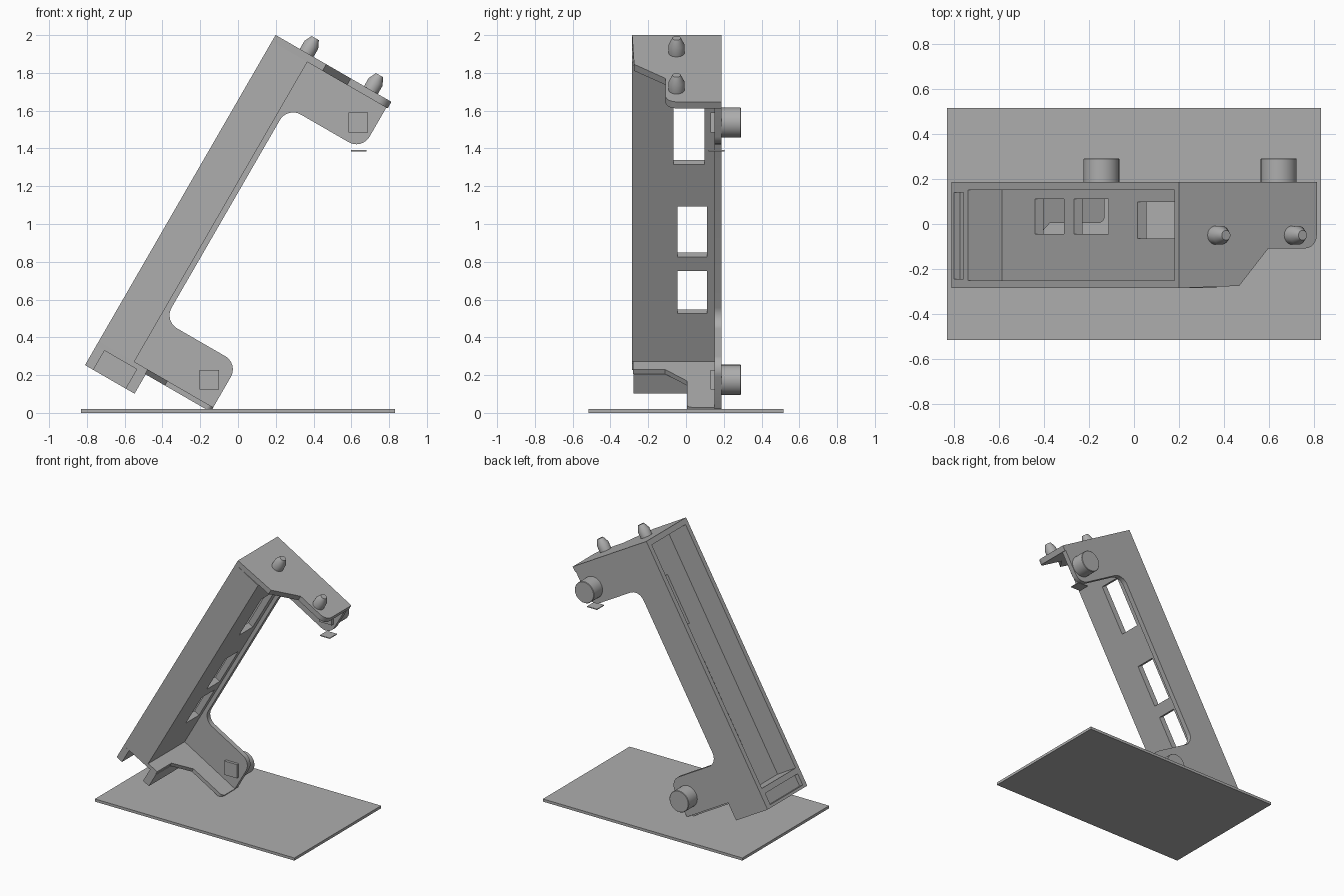
import bpy, bmesh, math
from mathutils import Matrix, Vector

if "Cube" in bpy.data.objects:
    bpy.data.objects.remove(bpy.data.objects["Cube"])

grey = bpy.data.materials.new("plain_grey")
grey.diffuse_color = (0.42, 0.42, 0.42, 1)
grey.use_nodes = True
grey.node_tree.nodes["Principled BSDF"].inputs["Base Color"].default_value = grey.diffuse_color

# Leaning frame: local x = depth, y = width, z = length along the frame
LEAN = Matrix.Translation((-0.81, 0, 0.253)) @ Matrix.Rotation(math.radians(30), 4, 'Y')
UPRIGHT = Matrix.Identity(4)


def add(name, bm, frame):
    bmesh.ops.recalc_face_normals(bm, faces=bm.faces)
    me = bpy.data.meshes.new(name)
    bm.to_mesh(me)
    bm.free()
    me.transform(frame)
    me.materials.append(grey)
    ob = bpy.data.objects.new(name, me)
    bpy.context.collection.objects.link(ob)
    return ob


def smooth(ob):
    bpy.ops.object.select_all(action='DESELECT')
    ob.select_set(True)
    bpy.context.view_layer.objects.active = ob
    bpy.ops.object.shade_smooth_by_angle(angle=math.radians(30))


def box(name, x, y, z, frame=LEAN):
    bm = bmesh.new()
    bmesh.ops.create_cube(bm, size=1)
    for v in bm.verts:
        v.co = [r[0] + (c + 0.5) * (r[1] - r[0]) for r, c in zip((x, y, z), v.co)]
    return add(name, bm, frame)


def rounded(points, steps=8):
    """Outline from (a, b, radius) corners."""
    out = []
    n = len(points)
    for i, (a, b, r) in enumerate(points):
        p = Vector((a, b))
        if r == 0:
            out.append(p)
            continue
        d0 = (Vector(points[i - 1][:2]) - p).normalized()
        d1 = (Vector(points[(i + 1) % n][:2]) - p).normalized()
        half = d0.angle(d1) / 2
        centre = p + (d0 + d1).normalized() * (r / math.sin(half))
        s = p + d0 * (r / math.tan(half)) - centre
        e = p + d1 * (r / math.tan(half)) - centre
        for k in range(steps + 1):
            t = k / steps
            out.append(centre + (s * (1 - t) + e * t).normalized() * r)
    return out


def prism(name, points, lo, hi, place):
    bm = bmesh.new()
    face = bm.faces.new([bm.verts.new(place(p.x, p.y, lo)) for p in rounded(points)])
    top = bmesh.ops.extrude_face_region(bm, geom=[face])["geom"]
    shift = Vector(place(0, 0, hi)) - Vector(place(0, 0, lo))
    bmesh.ops.translate(bm, vec=shift, verts=[g for g in top if isinstance(g, bmesh.types.BMVert)])
    ob = add(name, bm, LEAN)
    smooth(ob)
    return ob


def cut(ob, cutter):
    cutter.hide_render = True
    cutter.display_type = 'WIRE'
    m = ob.modifiers.new("cut", 'BOOLEAN')
    m.operation = 'DIFFERENCE'
    m.solver = 'EXACT'
    m.object = cutter
    bpy.context.view_layer.objects.active = ob
    bpy.ops.object.modifier_apply(modifier="cut")
    bpy.data.objects.remove(cutter)


# Ground sheet
box("base_sheet", (-0.83, 0.83), (-0.515, 0.515), (0, 0.02), UPRIGHT)

# Side plate with two arms
prism("side_plate", [
    (0, 0, 0), (0.303, 0, 0), (0.303, 0.132, 0), (0.70, 0.132, 0.012), (0.70, 0.412, 0.08),
    (0.245, 0.412, 0.08), (0.245, 1.72, 0.08), (0.70, 1.72, 0.08), (0.70, 1.98, 0), (0, 1.98, 0)],
    0.15, 0.187, lambda a, b, h: (a, h, b))

# Top and bottom end plates
prism("top_plate", [
    (0, -0.285, 0), (0.31, -0.275, 0), (0.46, -0.108, 0), (0.708, -0.108, 0.06),
    (0.708, 0.187, 0), (0, 0.187, 0)],
    1.978, 2.018, lambda a, b, h: (a, b, h))
prism("bottom_plate", [
    (0, -0.285, 0), (0.30, -0.28, 0), (0.30, -0.11, 0), (0.42, 0.005, 0),
    (0.70, 0.005, 0.03), (0.70, 0.15, 0), (0, 0.15, 0)],
    0.118, 0.146, lambda a, b, h: (a, b, h))

# Front wall and windowed floor of the channel
box("front_wall", (0, 0.217), (-0.285, -0.25), (0.146, 1.978))
floor = box("channel_floor", (0.173, 0.217), (-0.25, 0.15), (0.146, 1.978))
for y0, y1, z0, z1 in [(-0.065, 0.098, 1.353, 1.72), (-0.045, 0.11, 0.787, 1.094),
                       (-0.045, 0.11, 0.44, 0.70)]:
    cut(floor, box("window_cutter", (0.1, 0.3), (y0, y1), (z0, z1)))

# Lower feet, the rear one with a shallow recess
rear = box("rear_foot", (0, 0.051), (-0.285, 0.15), (0, 0.118))
cut(rear, box("recess_cutter", (-0.1, 0.03), (-0.245, 0.14), (0.02, 0.105)))
box("front_foot", (0.248, 0.303), (-0.278, 0.15), (0, 0.118))


# Turned parts: radius/height rings
def turned(name, rings, frame, sides=32):
    bm = bmesh.new()
    loops = [[bm.verts.new((r * math.cos(2 * math.pi * k / sides),
                            r * math.sin(2 * math.pi * k / sides), h))
              for k in range(sides)] for r, h in rings]
    for p, q in zip(loops, loops[1:]):
        for k in range(sides):
            j = (k + 1) % sides
            bm.faces.new((p[k], p[j], q[j], q[k]))
    bm.faces.new(loops[0])
    bm.faces.new(loops[-1])
    smooth(add(name, bm, frame))


# Locating pegs on the top plate
for i, v in enumerate((0.19, 0.583)):
    turned(f"peg_{i + 1}", [(0.042, 0), (0.042, 0.05), (0.022, 0.092)],
           LEAN @ Matrix.Translation((v, -0.05, 2.017)))

# Round knobs behind the arms, with square pins through the plate
for i, (x, z) in enumerate(((0.643, 1.537), (-0.145, 0.175))):
    turned(f"knob_{i + 1}", [(0.08, 0), (0.08, 0.103), (0.077, 0.106)],
           Matrix.Translation((x, 0.185, z)) @ Matrix.Rotation(-math.pi / 2, 4, 'X'))
    px = x - 0.007
    box(f"square_pin_{i + 1}", (px - 0.052, px + 0.052), (0.13, 0.16), (z - 0.052, z + 0.052), UPRIGHT)

# Small loose tab under the upper arm
box("small_tab", (0.597, 0.68), (0.12, 0.205), (1.385, 1.391), UPRIGHT)
